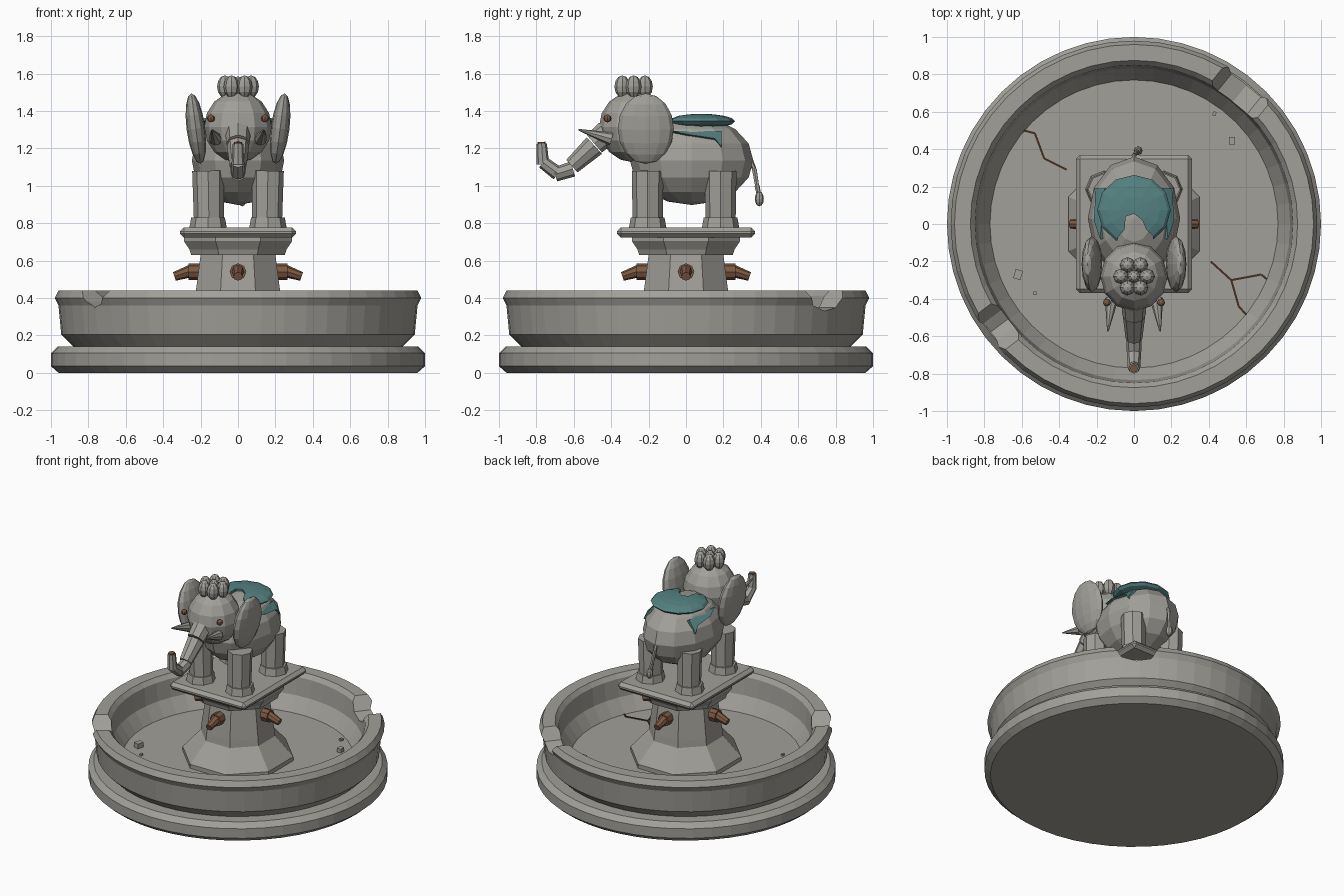
import bpy, bmesh, math
from mathutils import Vector, Matrix

cube = bpy.data.objects.get("Cube")
if cube:
    bpy.data.objects.remove(cube, do_unlink=True)


def material(name, rgb):
    m = bpy.data.materials.new(name)
    m.use_nodes = True
    m.diffuse_color = (*rgb, 1)
    m.node_tree.nodes["Principled BSDF"].inputs["Base Color"].default_value = (*rgb, 1)
    return m


STONE = material("weathered stone", (0.36, 0.35, 0.32))
TEAL = material("faded teal", (0.09, 0.22, 0.22))
COPPER = material("old copper", (0.20, 0.10, 0.055))
CRACK = material("dark crack", (0.06, 0.028, 0.015))


def finish(name, bm, mat=STONE):
    bmesh.ops.recalc_face_normals(bm, faces=bm.faces)
    mesh = bpy.data.meshes.new(name)
    bm.to_mesh(mesh)
    bm.free()
    mesh.materials.append(mat)
    obj = bpy.data.objects.new(name, mesh)
    bpy.context.collection.objects.link(obj)
    return obj


def lathe(name, profile, sides, mat=STONE):
    """Revolve (radius, z) points; eight-sided parts are measured across flats."""
    bm = bmesh.new()
    turn, grow = (math.pi / 8, 1 / math.cos(math.pi / 8)) if sides == 8 else (0, 1)
    rings = []
    for r, z in profile:
        angles = [turn + math.tau * i / sides for i in range(sides)]
        rings.append([bm.verts.new((r * grow * math.cos(a), r * grow * math.sin(a), z))
                      for a in angles])
    for low, high in zip(rings, rings[1:]):
        for i in range(sides):
            j = (i + 1) % sides
            bm.faces.new((low[i], low[j], high[j], high[i]))
    bmesh.ops.remove_doubles(bm, verts=bm.verts, dist=1e-5)
    return finish(name, bm, mat)


def ball(name, center, radii, mat=STONE, seg=12, rings=8, tilt=0):
    bm = bmesh.new()
    mtx = (Matrix.Translation(center) @ Matrix.Rotation(tilt, 4, 'Y')
           @ Matrix.Diagonal((*radii, 1)))
    bmesh.ops.create_uvsphere(bm, u_segments=seg, v_segments=rings, radius=1, matrix=mtx)
    return finish(name, bm, mat)


def rod(name, a, b, r1, r2, mat=STONE, sides=8):
    a, b = Vector(a), Vector(b)
    bm = bmesh.new()
    mtx = Matrix.Translation((a + b) / 2) @ (b - a).to_track_quat('Z', 'Y').to_matrix().to_4x4()
    bmesh.ops.create_cone(bm, cap_ends=True, segments=sides, radius1=r1, radius2=r2,
                          depth=(b - a).length, matrix=mtx)
    return finish(name, bm, mat)


def prism(name, points, offset, mat=STONE):
    """Extrude a flat outline along an offset."""
    bm = bmesh.new()
    face = bm.faces.new([bm.verts.new(p) for p in points])
    new = bmesh.ops.extrude_face_region(bm, geom=[face], use_keep_orig=True)["geom"]
    bmesh.ops.translate(bm, vec=offset, verts=[g for g in new if isinstance(g, bmesh.types.BMVert)])
    return finish(name, bm, mat)


def box(name, center, size, mat=STONE, spin=0, bevel=0):
    bm = bmesh.new()
    mtx = (Matrix.Translation(center) @ Matrix.Rotation(spin, 4, 'Z')
           @ Matrix.Diagonal((*size, 1)))
    bmesh.ops.create_cube(bm, size=1, matrix=mtx)
    if bevel:
        bmesh.ops.bevel(bm, geom=bm.edges[:], offset=bevel, segments=1, affect='EDGES')
    return finish(name, bm, mat)


def cut(obj, cutter):
    mod = obj.modifiers.new("cut", 'BOOLEAN')
    mod.operation, mod.object, mod.solver = 'DIFFERENCE', cutter, 'EXACT'
    bpy.context.view_layer.update()
    dg = bpy.context.evaluated_depsgraph_get()
    mesh = bpy.data.meshes.new_from_object(obj.evaluated_get(dg))
    obj.modifiers.clear()
    obj.data = mesh
    bpy.data.objects.remove(cutter, do_unlink=True)


# Basin with chipped rim
FLOOR = 0.18
basin = lathe("basin", [(0, 0), (0.96, 0), (1, 0.035), (1, 0.105), (0.965, 0.14), (0.88, 0.14),
                        (0.945, 0.205), (0.96, 0.36), (0.98, 0.40), (0.96, 0.44), (0.875, 0.44),
                        (0.85, 0.41), (0.835, 0.28), (0.77, FLOOR), (0, FLOOR)], 48)
for angle, top, bottom, depth in ((51, 0.17, 0.10, 0.34), (217, 0.14, 0.06, 0.36)):
    radial = Vector((math.cos(math.radians(angle)), math.sin(math.radians(angle)), 0))
    tangent = Vector((-radial.y, radial.x, 0))
    outline = [radial * 0.76 + tangent * t + Vector((0, 0, z)) for t, z in
               ((-bottom, depth + 0.02), (0, depth - 0.01), (bottom, depth + 0.01),
                (top, 0.46), (-top, 0.46))]
    cut(basin, prism("chip_cutter", outline, radial * 0.35))

# Floor cracks and rubble
cracks = ([(-0.59, 0.50), (-0.53, 0.485), (-0.48, 0.35), (-0.36, 0.29)],
          [(0.41, -0.20), (0.52, -0.30), (0.68, -0.27), (0.71, -0.295)],
          [(0.52, -0.30), (0.56, -0.44), (0.60, -0.485)])
for path in cracks:
    for a, b in zip(path, path[1:]):
        a, b = Vector(a), Vector(b)
        mid, d = (a + b) / 2, b - a
        box("floor_crack", (mid.x, mid.y, FLOOR + 0.002), (d.length, 0.011, 0.006), CRACK,
            math.atan2(d.y, d.x))
for x, y, s in ((0.525, 0.445, 0.04), (0.43, 0.59, 0.022), (-0.62, -0.27, 0.05), (-0.53, -0.37, 0.02)):
    box("rubble", (x, y, FLOOR + s * 0.35), (s, s * 0.8, s * 0.7), spin=x * 3)

# Pedestal
lathe("pedestal", [(0, FLOOR), (0.35, FLOOR), (0.35, 0.21), (0.235, 0.35), (0.23, 0.40), (0.20, 0.63),
                   (0.25, 0.63), (0.26, 0.66), (0.29, 0.705), (0.29, 0.735), (0, 0.735)], 8)
box("pedestal_top", (0, 0, 0.75), (0.62, 0.74, 0.056), bevel=0.022)

# Four water spouts
for k in range(4):
    d = Matrix.Rotation(k * math.pi / 2, 3, 'Z') @ Vector((1, 0, 0))
    up = Vector((0, 0, 1))
    rod("spout_collar", d * 0.20 + up * 0.54, d * 0.265 + up * 0.54, 0.045, 0.045, COPPER)
    rod("spout_pipe", d * 0.25 + up * 0.545, d * 0.34 + up * 0.515, 0.034, 0.024, COPPER)

# Elephant body, head and crown
BODY, SIZE = Vector((0, 0.03, 1.135)), Vector((0.247, 0.33, 0.238))
ball("body", BODY, SIZE)
ball("head", (0, -0.28, 1.315), (0.18, 0.185, 0.19))
for k in range(6):
    a = math.tau * k / 6
    ball("crown_lobe", (0.07 * math.cos(a), -0.28 + 0.07 * math.sin(a), 1.53),
         (0.042, 0.042, 0.06), seg=8, rings=6)
ball("crown_center", (0, -0.28, 1.54), (0.035, 0.035, 0.045), seg=8, rings=6)

# Paired parts
for s, side in ((1, "left"), (-1, "right")):
    ball(side + "_ear", (s * 0.225, -0.215, 1.305), (0.05, 0.15, 0.19), tilt=s * 0.13)
    ball(side + "_eye", (s * 0.145, -0.42, 1.36), (0.021,) * 3, COPPER, 8, 6)
    rod(side + "_tusk", (s * 0.12, -0.40, 1.25), (s * 0.14, -0.575, 1.30), 0.036, 0.004)
    for y, end in ((-0.205, "front"), (0.185, "back")):
        rod(f"{side}_{end}_leg", (s * 0.155, y, 0.79), (s * 0.16, y, 1.08), 0.08, 0.085)
        rod(f"{side}_{end}_foot", (s * 0.16, y, 0.775), (s * 0.16, y, 0.83), 0.1, 0.09)
    # Torn side cloth laid over the body curve
    outline = []
    for y, z in ((-0.08, 1.285), (0.19, 1.285), (0.19, 1.20), (0.155, 1.245), (0.02, 1.265)):
        u, w = (y - BODY.y) / SIZE.y, (z - BODY.z) / SIZE.z
        outline.append((s * (SIZE.x * math.sqrt(1 - u * u - w * w) - 0.008), y, z))
    prism(side + "_cloth", outline, (s * 0.016, 0, 0.008), TEAL)

# Saddle cloth with a torn front edge
saddle = ball("saddle", (0, 0.075, 1.345), (0.197, 0.187, 0.04), TEAL)
tear = ((-0.11, -0.2), (-0.085, -0.07), (-0.05, -0.03), (-0.045, 0.04), (0.0, 0.055),
        (0.045, 0.02), (0.065, -0.03), (0.10, -0.06), (0.12, -0.2))
cut(saddle, prism("tear_cutter", [(x, y, 1.25) for x, y in tear], (0, 0, 0.2)))

# Broken trunk, drawn as tapering pieces with a copper nozzle
trunk = (((-0.42, 1.285), (-0.49, 1.225), 0.068, 0.062), ((-0.49, 1.215), (-0.61, 1.105), 0.06, 0.045),
         ((-0.605, 1.09), (-0.70, 1.06), 0.042, 0.038), ((-0.685, 1.065), (-0.765, 1.125), 0.038, 0.034),
         ((-0.765, 1.115), (-0.772, 1.225), 0.034, 0.028))
for (y1, z1), (y2, z2), r1, r2 in trunk:
    rod("trunk_piece", (0, y1, z1), (0, y2, z2), r1, r2)
rod("trunk_nozzle", (0, -0.772, 1.22), (0, -0.773, 1.234), 0.022, 0.022, COPPER)

# Tail
tail = [(0, 0.33, 1.17), (0, 0.365, 1.09), (0.01, 0.38, 1.0), (0.02, 0.39, 0.95)]
for a, b in zip(tail, tail[1:]):
    rod("tail_piece", a, b, 0.014, 0.012, sides=6)
ball("tail_tuft", (0.022, 0.392, 0.93), (0.024, 0.024, 0.04), seg=8, rings=6)
